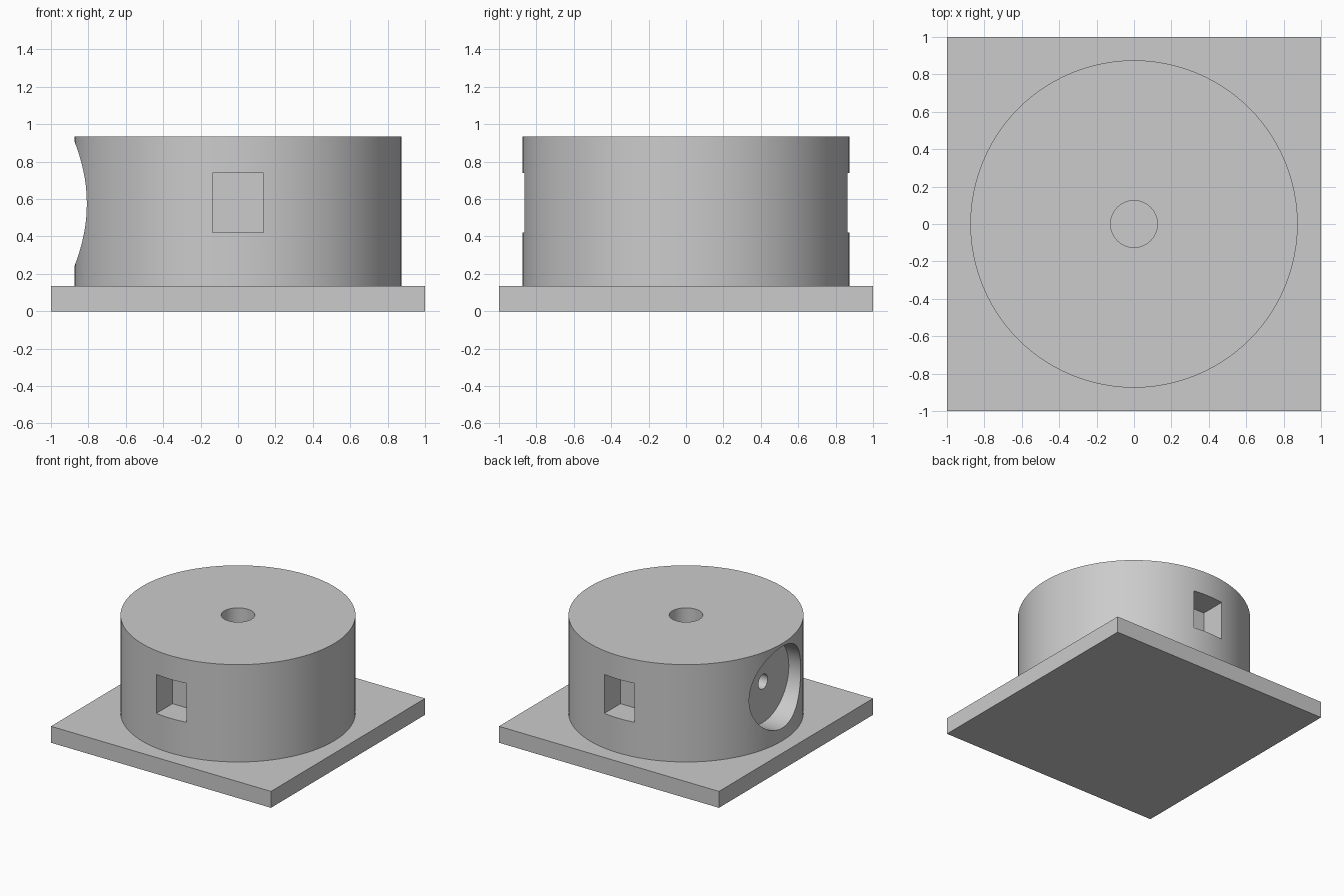
import bpy
import math

cube = bpy.data.objects.get("Cube")
if cube:
    bpy.data.objects.remove(cube, do_unlink=True)

grey = bpy.data.materials.new("plain_grey")
grey.use_nodes = True
colour = (0.6, 0.6, 0.6, 1)
grey.diffuse_color = colour
grey.node_tree.nodes["Principled BSDF"].inputs["Base Color"].default_value = colour

BASE_TOP, BODY_TOP, RADIUS = 0.135, 0.935, 0.875
RECESS_Z = 0.575


def finish(name):
    obj = bpy.context.object
    obj.name = name
    obj.data.materials.append(grey)
    return obj


def box(name, low, high):
    centre = [(a + b) / 2 for a, b in zip(low, high)]
    bpy.ops.mesh.primitive_cube_add(size=1, location=centre)
    obj = finish(name)
    obj.scale = [b - a for a, b in zip(low, high)]
    bpy.ops.object.transform_apply(location=False, rotation=False, scale=True)
    return obj


def cylinder(name, radius, start, end, axis="z", height=0, sides=64):
    """Cylinder between two positions along z, or along x at a given height."""
    mid = (start + end) / 2
    along_x = axis == "x"
    bpy.ops.mesh.primitive_cylinder_add(
        vertices=sides, radius=radius, depth=end - start,
        location=(mid, 0, height) if along_x else (0, 0, mid),
        rotation=(0, math.pi / 2, 0) if along_x else (0, 0, 0))
    return finish(name)


def cut(target, cutter):
    mod = target.modifiers.new(cutter.name, "BOOLEAN")
    mod.operation = "DIFFERENCE"
    mod.solver = "EXACT"
    mod.object = cutter
    bpy.context.view_layer.objects.active = target
    bpy.ops.object.modifier_apply(modifier=mod.name)
    bpy.data.objects.remove(cutter, do_unlink=True)


# Square base plate
box("base_plate", (-1, -1, 0), (1, 1, BASE_TOP))

# Round housing
housing = cylinder("round_housing", RADIUS, BASE_TOP, BODY_TOP, sides=96)

# Vertical centre bore
cut(housing, cylinder("centre_bore", 0.125, 0.1, 1))

# Square pockets at front and back
for side in (-1, 1):
    near, far = sorted((side * 0.655, side))
    cut(housing, box("square_pocket", (-0.137, near, 0.42), (0.137, far, 0.74)))

# Round side recess, with a shaft hole leading to the bore
cut(housing, cylinder("side_recess", 0.335, -1, -0.7, "x", RECESS_Z))
cut(housing, cylinder("shaft_hole", 0.06, -0.8, 0, "x", RECESS_Z, 32))

# Smooth round walls with crisp rims
bpy.ops.object.select_all(action="DESELECT")
housing.select_set(True)
bpy.context.view_layer.objects.active = housing
bpy.ops.object.shade_smooth_by_angle(angle=math.radians(30))
